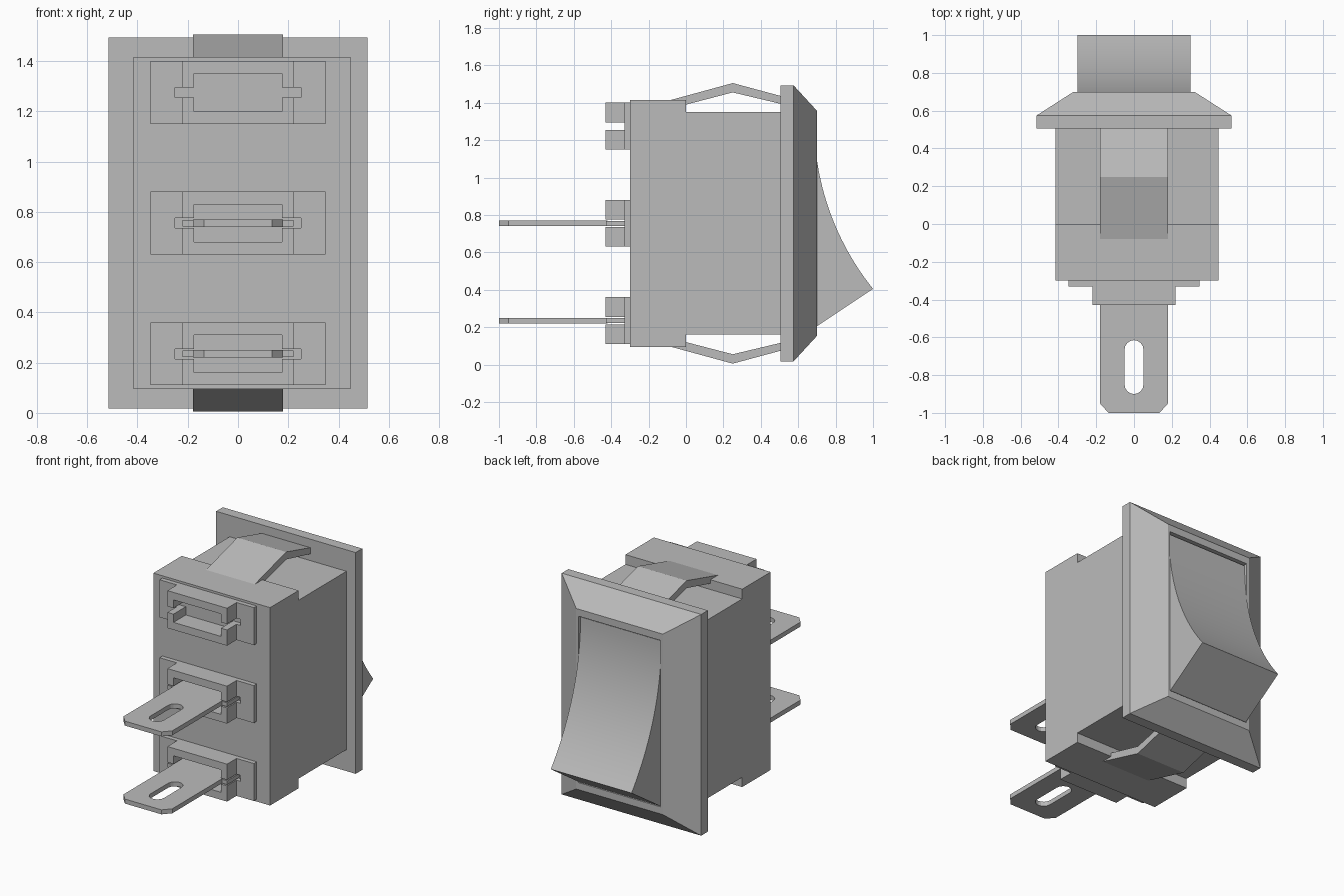
import bpy, bmesh, math
from mathutils import Vector

cube = bpy.data.objects.get("Cube")
if cube:
    bpy.data.objects.remove(cube, do_unlink=True)

grey = bpy.data.materials.new("plain grey")
grey.use_nodes = True
colour = (0.5, 0.5, 0.5, 1)
grey.diffuse_color = colour
grey.node_tree.nodes["Principled BSDF"].inputs["Base Color"].default_value = colour
MID = 0.755  # height of the symmetry plane


def finish(name, bm):
    bmesh.ops.recalc_face_normals(bm, faces=bm.faces)
    mesh = bpy.data.meshes.new(name)
    bm.to_mesh(mesh)
    bm.free()
    mesh.materials.append(grey)
    ob = bpy.data.objects.new(name, mesh)
    bpy.context.collection.objects.link(ob)
    return ob


def prism(name, points, axis, lo, hi):
    """Extrude a closed profile: (y, z) along x, or (x, y) along z."""
    bm = bmesh.new()
    place = (lambda a, b: (lo, a, b)) if axis == "x" else (lambda a, b: (a, b, lo))
    face = bm.faces.new([bm.verts.new(place(a, b)) for a, b in points])
    new = bmesh.ops.extrude_face_region(bm, geom=[face])["geom"]
    step = Vector((hi - lo, 0, 0) if axis == "x" else (0, 0, hi - lo))
    bmesh.ops.translate(bm, verts=[v for v in new if isinstance(v, bmesh.types.BMVert)], vec=step)
    return finish(name, bm)


def box(name, x0, x1, y0, y1, z0, z1):
    return prism(name, [(x0, y0), (x1, y0), (x1, y1), (x0, y1)], "z", z0, z1)


def cut(ob, *cutters):
    for cutter in cutters:
        cutter.hide_render = True
        mod = ob.modifiers.new("cut", "BOOLEAN")
        mod.operation = "DIFFERENCE"
        mod.solver = "EXACT"
        mod.object = cutter
        bpy.context.view_layer.objects.active = ob
        bpy.ops.object.modifier_apply(modifier=mod.name)
        bpy.data.objects.remove(cutter, do_unlink=True)


# Housing with a step down behind the panel flange
half = [(0.51, 0.595), (0, 0.595), (0, 0.66), (-0.3, 0.66)]
profile = [(y, MID + h) for y, h in half] + [(y, MID - h) for y, h in reversed(half)]
prism("housing", profile, "x", -0.415, 0.447)

# Flange: plate with a sloped surround and a recess for the rocker
bm = bmesh.new()
rings = []
for y, w, h in ((0.505, 0.515, 0.738), (0.575, 0.515, 0.738), (0.7, 0.32, 0.602)):
    rings.append([bm.verts.new((sx * w, y, MID + sz * h))
                  for sx, sz in ((-1, -1), (1, -1), (1, 1), (-1, 1))])
bm.faces.new(rings[0])
bm.faces.new(rings[-1])
for a, b in zip(rings, rings[1:]):
    for i in range(4):
        j = (i + 1) % 4
        bm.faces.new((a[i], a[j], b[j], b[i]))
flange = finish("flange", bm)
cut(flange, box("recess_cutter", -0.302, 0.302, 0.6, 0.8, 0.2, 1.31))

# Rocker with a concave face
radius = 1.43
sweep = math.asin(0.895 / radius)
arc = [(0.685 + radius * (1 - math.cos(t)), 1.3 - radius * math.sin(t))
       for t in (sweep * i / 24 for i in range(25))]
rocker = prism("rocker", arc + [(0.7, 0.205), (0.59, 0.205), (0.59, 1.3)], "x", -0.298, 0.298)
bpy.ops.object.select_all(action="DESELECT")
rocker.select_set(True)
bpy.context.view_layer.objects.active = rocker
bpy.ops.object.shade_smooth_by_angle(angle=math.radians(30))

# Bent snap clips above and below
clip = [(-0.08, 0.66), (0.25, 0.75), (0.51, 0.68), (0.51, 0.638), (0.25, 0.7), (0, 0.635), (-0.08, 0.635)]
for name, side in (("top_clip", 1), ("bottom_clip", -1)):
    prism(name, [(y, MID + side * h) for y, h in clip], "x", -0.18, 0.18)

# Terminal sockets, the lower two fitted with blades
for name, z, fitted in (("top", 1.275, False), ("middle", 0.755, True), ("bottom", 0.235, True)):
    outline = [(0.348, -0.29), (0.348, -0.33), (0.22, -0.33), (0.22, -0.43)]
    outline += [(-x, y) for x, y in reversed(outline)]
    socket = prism(name + "_socket", outline, "z", z - 0.125, z + 0.125)
    cut(socket,
        box("well_cutter", -0.175, 0.175, -0.5, -0.3, z - 0.075, z + 0.075),
        box("slot_cutter", -0.25, 0.25, -0.5, -0.3, z - 0.02, z + 0.02))
    if not fitted:
        continue
    box(name + "_blade_root", -0.22, 0.22, -0.428, -0.295, z - 0.013, z + 0.013)
    blade = prism(name + "_blade",
                  [(-0.18, -0.42), (-0.18, -0.95), (-0.135, -1),
                   (0.135, -1), (0.18, -0.95), (0.18, -0.42)],
                  "z", z - 0.015, z + 0.015)
    # Rounded eyelet in the blade
    eye = []
    for i in range(18):
        t = math.pi * (i if i < 9 else i - 1) / 8
        eye.append((0.05 * math.cos(t), (-0.665 if i < 9 else -0.85) + 0.05 * math.sin(t)))
    cut(blade, prism("eyelet_cutter", eye, "z", z - 0.1, z + 0.1))
